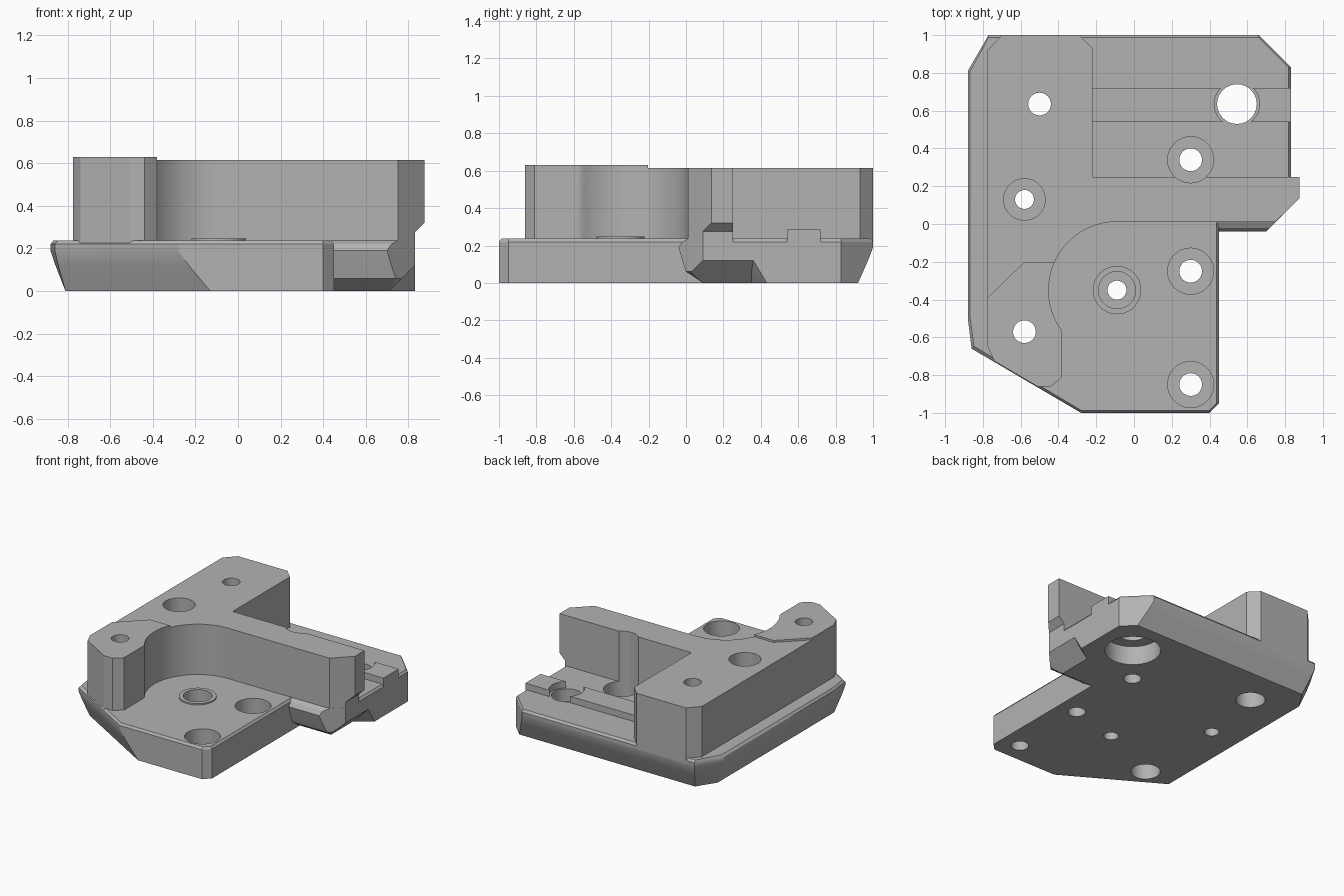
import bpy, bmesh
from math import cos, sin, radians, pi

cube = bpy.data.objects.get("Cube")
if cube:
    bpy.data.objects.remove(cube, do_unlink=True)

metal = bpy.data.materials.new("plain grey")
metal.use_nodes = True
grey = (0.45, 0.45, 0.45, 1)
metal.diffuse_color = grey
metal.node_tree.nodes["Principled BSDF"].inputs["Base Color"].default_value = grey


def loft(name, levels):
    """Solid through stacked outlines, given as (height, points) pairs."""
    bm = bmesh.new()
    rings = [[bm.verts.new((x, y, z)) for x, y in pts] for z, pts in levels]
    n = len(rings[0])
    for low, high in zip(rings, rings[1:]):
        for i in range(n):
            j = (i + 1) % n
            bm.faces.new((low[i], low[j], high[j], high[i]))
    bm.faces.new(rings[0][::-1])
    bm.faces.new(rings[-1])
    bmesh.ops.triangulate(bm, faces=[f for f in bm.faces if len(f.verts) == 4])
    bmesh.ops.recalc_face_normals(bm, faces=bm.faces)
    mesh = bpy.data.meshes.new(name)
    bm.to_mesh(mesh)
    bm.free()
    mesh.materials.append(metal)
    obj = bpy.data.objects.new(name, mesh)
    bpy.context.collection.objects.link(obj)
    return obj


def prism(name, pts, low, high):
    return loft(name, [(low, pts), (high, pts)])


def cylinder(name, x, y, r, low, high, sides=48):
    ring = [(x + r * cos(2 * pi * i / sides), y + r * sin(2 * pi * i / sides)) for i in range(sides)]
    return prism(name, ring, low, high)


def combine(target, other, operation):
    mod = target.modifiers.new("combine", "BOOLEAN")
    mod.operation, mod.object, mod.solver = operation, other, "EXACT"
    bpy.context.view_layer.objects.active = target
    bpy.ops.object.modifier_apply(modifier=mod.name)
    bpy.data.objects.remove(other, do_unlink=True)


def box(name, x0, x1, y0, y1, z0, z1):
    return prism(name, [(x0, y0), (x1, y0), (x1, y1), (x0, y1)], z0, z1)


# Base plate: sides lean in below, small chamfer on top
def base_outline(z, lip, notch, c):
    s = max(0, 1 - z / 0.18)
    left, back = -0.88 + 0.07 * s + c, 1 - 0.08 * s - c
    right, side = 0.45 - c, 0.83 - c
    nx = side - notch
    cut = min(nx, lip + 0.74)
    return [
        (-0.28 + 0.15 * s, -1 + c), (0.4, -1 + c), (right, -0.95), (right, lip),
        (cut, lip), (nx, max(lip + 0.01, nx - 0.74)), (nx, 0.35), (side, 0.36 + 0.6 * notch),
        (side, 0.83), (0.66 + 0.08 * s, back), (-0.77 + 0.05 * s, back),
        (left, 0.81 - 0.03 * s), (left, -0.5 - 0.07 * s),
        (left + 0.02 * (1 - s), -0.66 + 0.06 * s + c),
    ]


steps = [(0, 0.09, 0.12, 0), (0.06, 0, 0.06, 0), (0.12, -0.02, 0, 0),
         (0.19, -0.04, 0, 0), (0.22, -0.02, 0, 0), (0.237, 0.01, 0, 0.013)]
body = loft("bracket_body", [(s[0], base_outline(*s)) for s in steps])


# Tall wall: left block, side arm and curved pocket
def wall_outline(tip):
    arc = [(-0.09 + 0.362 * cos(radians(a)), -0.35 + 0.362 * sin(radians(a)))
           for a in range(90, 218, 6)]
    return [(-0.22, 0.25), (tip, 0.25), (tip, tip - 0.74), (0.75, 0.012)] + arc + [
        (-0.38, -0.58), (-0.38, -0.81), (-0.44, -0.86), (-0.51, -0.86), (-0.74, -0.725),
        (-0.775, -0.65), (-0.775, 0.92), (-0.7, 1), (-0.29, 1), (-0.22, 0.93)]


wall = loft("tall_wall", [(0.2, wall_outline(0.83)), (0.275, wall_outline(0.83)),
                          (0.32, wall_outline(0.875)), (0.615, wall_outline(0.875))])
combine(body, wall, "UNION")

# Raised pad on the front end of the wall
pad = [p for p in wall_outline(0.83) if p[0] < -0.37 and p[1] < -0.2]
pad += [(-0.775, -0.39), (-0.585, -0.205), (-0.425, -0.205)]
combine(body, prism("raised_pad", pad, 0.5, 0.63), "UNION")

# Key rib, split around the large hole
rib = box("key_rib", -0.3, 0.83, 0.54, 0.72, 0.2, 0.285)
combine(rib, cylinder("rib_gap", 0.545, 0.635, 0.12, 0.1, 0.4), "DIFFERENCE")
combine(body, rib, "UNION")

# Pivot boss in the pocket floor
combine(body, cylinder("pivot_boss", -0.09, -0.35, 0.128, 0.2, 0.247), "UNION")

# Holes: x, y, radius, and counterbore radius with its height range
holes = [(0.3, y, 0.06, 0.122, 0.1, 1) for y in (0.34, -0.25, -0.85)]
holes += [(-0.58, 0.13, 0.05, 0.11, 0.35, 1), (-0.09, -0.35, 0.05, 0.098, 0.12, 1),
          (-0.5, 0.635, 0.06, 0.1, -0.1, 0.25), (-0.58, -0.57, 0.06, 0.1, -0.1, 0.25),
          (0.545, 0.635, 0.105, 0.19, -0.1, 0.14)]
for x, y, r, bore, low, high in holes:
    combine(body, cylinder("hole", x, y, r, -0.2, 1.1), "DIFFERENCE")
    combine(body, cylinder("counterbore", x, y, bore, low, high), "DIFFERENCE")

# Smooth the round walls, keep edges crisp
bpy.ops.object.select_all(action="DESELECT")
body.select_set(True)
bpy.context.view_layer.objects.active = body
bpy.ops.object.shade_smooth_by_angle(angle=radians(25))
